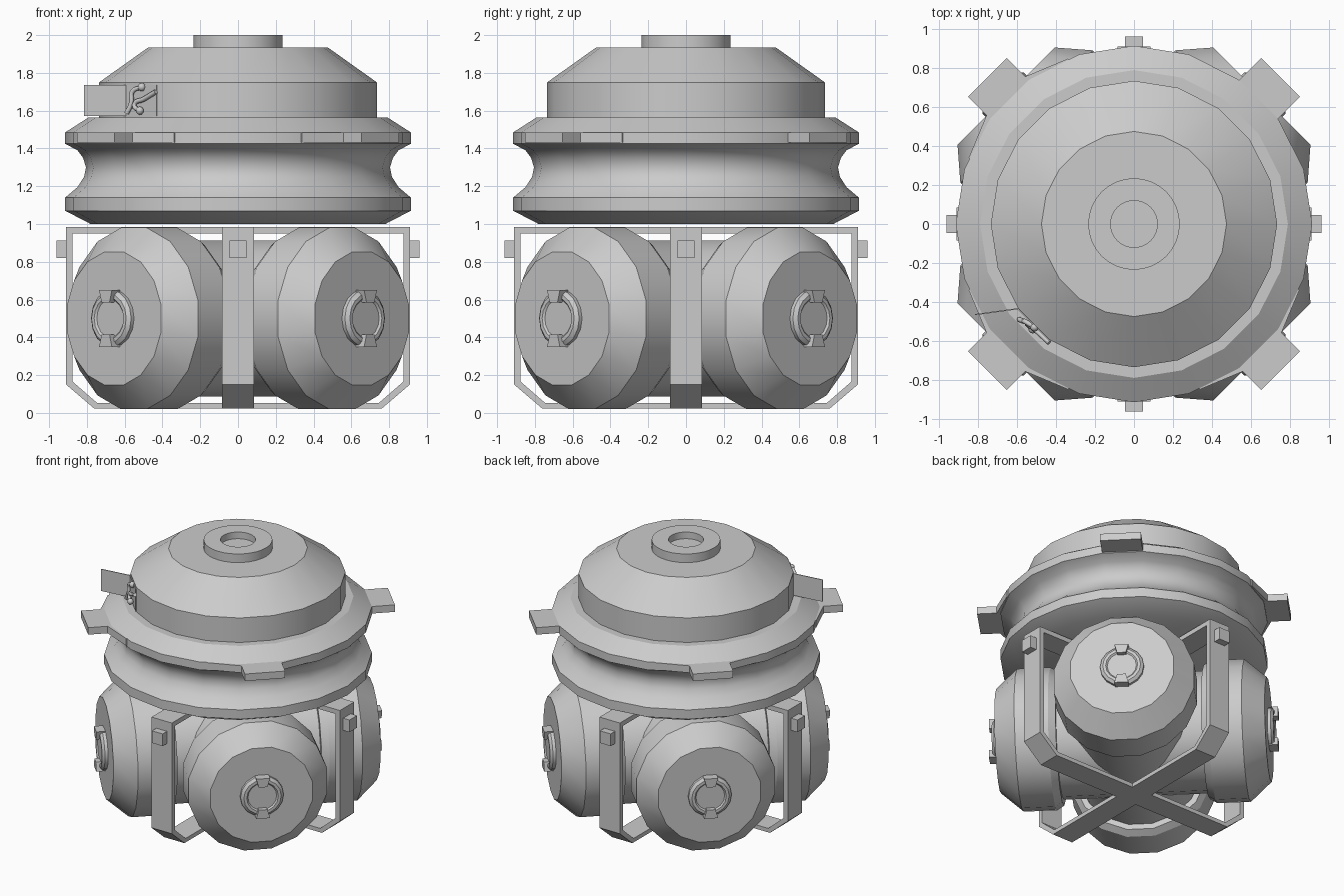
import bpy, bmesh
from math import pi, cos, sin, radians
from mathutils import Matrix, Vector

if "Cube" in bpy.data.objects:
    bpy.data.objects.remove(bpy.data.objects["Cube"])


def finish(name, bm, mat=Matrix(), angle=30):
    bmesh.ops.recalc_face_normals(bm, faces=bm.faces)
    me = bpy.data.meshes.new(name)
    bm.to_mesh(me)
    bm.free()
    ob = bpy.data.objects.new(name, me)
    ob.matrix_world = mat
    bpy.context.collection.objects.link(ob)
    bpy.ops.object.select_all(action='DESELECT')
    ob.select_set(True)
    bpy.context.view_layer.objects.active = ob
    bpy.ops.object.shade_smooth_by_angle(angle=radians(angle))
    return ob


def lathe(name, profile, n, mat=Matrix(), phase=0.0):
    """Revolve (radius, height) pairs around local z, capped at both ends."""
    bm = bmesh.new()
    rings = [[bm.verts.new((r * cos(2*pi*i/n + phase), r * sin(2*pi*i/n + phase), h))
              for i in range(n)] for r, h in profile]
    for a, b in zip(rings, rings[1:]):
        for i in range(n):
            j = (i + 1) % n
            bm.faces.new((a[i], a[j], b[j], b[i]))
    bm.faces.new(rings[0])
    bm.faces.new(rings[-1])
    return finish(name, bm, mat)


def prism(name, pts, lo, hi, mat=Matrix(), angle=20):
    """Extrude a flat outline along local z from lo to hi."""
    bm = bmesh.new()
    a = [bm.verts.new((x, y, lo)) for x, y in pts]
    b = [bm.verts.new((x, y, hi)) for x, y in pts]
    n = len(pts)
    for i in range(n):
        j = (i + 1) % n
        bm.faces.new((a[i], a[j], b[j], b[i]))
    bm.faces.new(a)
    bm.faces.new(b)
    return finish(name, bm, mat, angle)


def box(name, lo, hi, mat=Matrix()):
    (x0, y0, z0), (x1, y1, z1) = lo, hi
    return prism(name, [(x0, y0), (x1, y0), (x1, y1), (x0, y1)], z0, z1, mat)


def turn(deg):
    return Matrix.Rotation(radians(deg), 4, 'Z')


# Grooved drum
lathe("grooved_drum", [(0.78, 1.0), (0.915, 1.07), (0.915, 1.14), (0.85, 1.195), (0.815, 1.25),
                       (0.805, 1.3), (0.82, 1.35), (0.85, 1.39), (0.915, 1.425), (0.915, 1.485),
                       (0.79, 1.565), (0.7, 1.565)], 20)
# Dome with a recessed top port
lathe("dome", [(0.735, 1.55), (0.735, 1.75), (0.475, 1.935), (0.2, 1.935)], 20)
lathe("top_port", [(0.235, 1.92), (0.235, 2.0), (0.12, 2.0), (0.12, 1.95)], 32)

# Corner tabs, flared into the rim (one is plain)
flared = [(0.8, -0.36), (0.84, -0.36), (0.93, -0.14), (1.065, -0.14),
          (1.065, 0.14), (0.93, 0.14), (0.84, 0.36), (0.8, 0.36)]
plain = [(0.8, -0.14), (1.065, -0.14), (1.065, 0.14), (0.8, 0.14)]
for deg in (45, 135, 225, 315):
    prism("rim_tab", plain if deg == 45 else flared, 1.432, 1.485, turn(deg))

# Four diagonal tanks with latched lids
for deg in (45, 135, 225, 315):
    base = Matrix.Translation((0, 0, 0.5)) @ turn(deg)
    out = base @ Matrix.Rotation(pi/2, 4, 'Y')   # local z points outwards
    lathe("tank", [(0.42, 0.0), (0.42, 0.5), (0.46, 0.5), (0.49, 0.55), (0.49, 0.78), (0.36, 0.928)],
          16, out, pi/16)
    lathe("tank_lid", [(0.15, 0.92), (0.15, 0.95), (0.13, 0.967), (0.11, 0.967), (0.1, 0.957)],
          16, out)
    for s in (-1, 1):
        prism("lid_latch", [(s*0.085, -0.03), (s*0.15, -0.048), (s*0.15, 0.048), (s*0.085, 0.03)],
              0.93, 0.992, out)

# Four bent strap frames joined in a cross below
outer = [(0, 0.985), (0.91, 0.985), (0.91, 0.15), (0.76, 0.022), (0, 0.022)]
inner = [(0, 0.052), (0.745, 0.052), (0.875, 0.165), (0.875, 0.95), (0, 0.95)]
for deg in (0, 90, 180, 270):
    side = turn(deg) @ Matrix.Rotation(pi/2, 4, 'X')
    bm = bmesh.new()
    inn = inner[::-1]
    rows = [[bm.verts.new((p[0], p[1], w)) for p in (outer[i], inn[i]) for w in (-0.085, 0.085)]
            for i in range(5)]
    order = (0, 1, 3, 2)
    for a, b in zip(rows, rows[1:]):
        for k in range(4):
            p, q = order[k], order[(k + 1) % 4]
            bm.faces.new((a[p], a[q], b[q], b[p]))
    for e in (rows[0], rows[-1]):
        bm.faces.new([e[k] for k in order])
    finish("strap_frame", bm, side, 20)
    box("strap_bolt", (0.9, -0.045, 0.82), (0.962, 0.045, 0.912), turn(deg))


# Thin flag plates on the dome
def plate(name, a, b):
    d = (Vector(b) - Vector(a)).normalized()
    n = Vector((-d.y, d.x)) * 0.003
    prism(name, [Vector(a) + n, Vector(b) + n, Vector(b) - n, Vector(a) - n], 1.572, 1.737)


plate("flag_plate", (-0.815, -0.465), (-0.56, -0.43))
plate("mount_plate", (-0.59, -0.44), (-0.43, -0.6))


# Small cables over the mount plate
def cable(name, pts):
    cu = bpy.data.curves.new(name, 'CURVE')
    cu.dimensions = '3D'
    cu.bevel_depth = 0.013
    cu.bevel_resolution = 1
    cu.resolution_u = 4
    cu.use_fill_caps = True
    sp = cu.splines.new('BEZIER')
    sp.bezier_points.add(len(pts) - 1)
    for bp, p in zip(sp.bezier_points, pts):
        bp.co = p
        bp.handle_left_type = bp.handle_right_type = 'AUTO'
    bpy.context.collection.objects.link(bpy.data.objects.new(name, cu))


cable("cable_upper", [(-0.59, -0.49, 1.585), (-0.565, -0.5, 1.64), (-0.56, -0.5, 1.7), (-0.51, -0.53, 1.725)])
cable("cable_lower", [(-0.52, -0.54, 1.6), (-0.55, -0.51, 1.63), (-0.5, -0.55, 1.66), (-0.435, -0.61, 1.7)])
for x, y, z in ((-0.52, -0.54, 1.6), (-0.51, -0.53, 1.725)):
    bm = bmesh.new()
    bmesh.ops.create_uvsphere(bm, u_segments=10, v_segments=6, radius=0.022)
    finish("cable_end", bm, Matrix.Translation((x, y, z)), 60)
